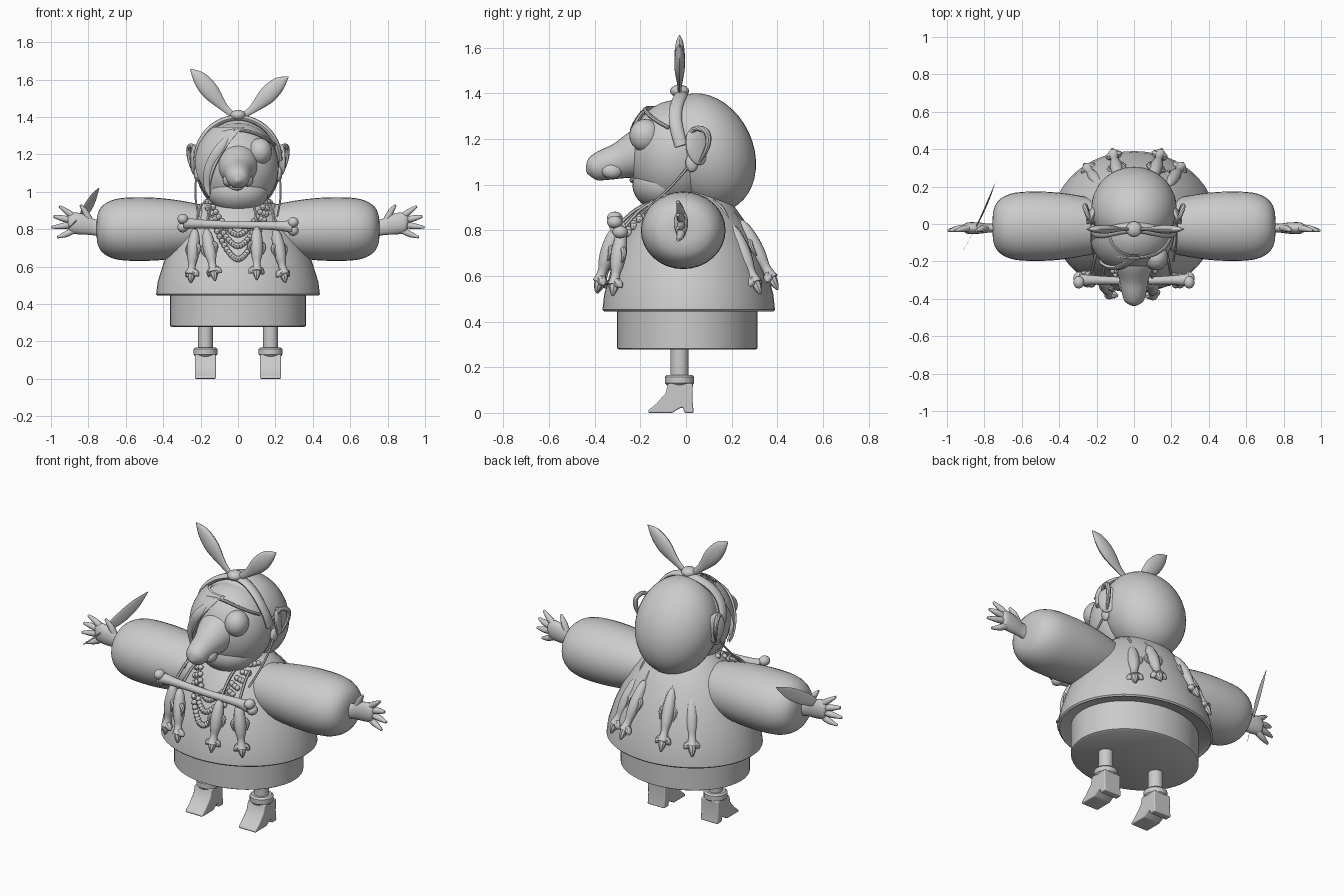
import bpy, bmesh, math
from mathutils import Vector, Matrix

cube = bpy.data.objects.get("Cube")
if cube:
    bpy.data.objects.remove(cube)

grey = bpy.data.materials.new("plain_grey")
grey.use_nodes = True
grey.diffuse_color = (0.6, 0.6, 0.6, 1)
grey.node_tree.nodes["Principled BSDF"].inputs["Base Color"].default_value = (0.6, 0.6, 0.6, 1)


def finish(name, bm, angle=40):
    bmesh.ops.recalc_face_normals(bm, faces=bm.faces)
    mesh = bpy.data.meshes.new(name)
    bm.to_mesh(mesh)
    bm.free()
    mesh.materials.append(grey)
    ob = bpy.data.objects.new(name, mesh)
    bpy.context.collection.objects.link(ob)
    bpy.ops.object.select_all(action="DESELECT")
    ob.select_set(True)
    bpy.context.view_layer.objects.active = ob
    bpy.ops.object.shade_smooth_by_angle(angle=math.radians(angle))
    return ob


def ball(bm, centre, size, rot=(0, 0, 0), seg=24):
    m = Matrix.Translation(centre)
    for axis, a in zip("XYZ", rot):
        m = m @ Matrix.Rotation(math.radians(a), 4, axis)
    m = m @ Matrix.Diagonal((*size, 1))
    bmesh.ops.create_uvsphere(bm, u_segments=seg, v_segments=max(6, seg // 2), radius=1, matrix=m)


def rings_to_mesh(bm, rings):
    rings = [[bm.verts.new(p) for p in ring] for ring in rings]
    n = len(rings[0])
    for a, b in zip(rings, rings[1:]):
        for i in range(n):
            bm.faces.new((a[i], a[(i + 1) % n], b[(i + 1) % n], b[i]))
    bm.faces.new(rings[0])
    bm.faces.new(rings[-1])


def spline(values, steps):
    """Smooth interpolation through vectors."""
    out = []
    for i in range(len(values) - 1):
        p0, p1 = values[max(i - 1, 0)], values[i]
        p2, p3 = values[i + 1], values[min(i + 2, len(values) - 1)]
        for k in range(steps):
            t = k / steps
            out.append(0.5 * (2 * p1 + (p2 - p0) * t + (2 * p0 - 5 * p1 + 4 * p2 - p3) * t * t
                              + (3 * p1 - p0 - 3 * p2 + p3) * t ** 3))
    return out + [values[-1]]


def tube(bm, points, radii, flat=1, side=(0, 1, 0), seg=12, steps=5):
    """Sweep of an ellipse; flat scales the radius along the side direction."""
    if len(radii) == 1:
        radii = radii * len(points)
    path = spline([Vector((*p, r)) for p, r in zip(points, radii)], steps)
    rings = []
    for i, q in enumerate(path):
        d = (path[min(i + 1, len(path) - 1)] - path[max(i - 1, 0)]).xyz.normalized()
        u = Vector(side)
        u = (u - d * u.dot(d)).normalized()
        v = d.cross(u)
        r = max(q.w, 0.001)
        angles = [2 * math.pi * k / seg for k in range(seg)]
        rings.append([q.xyz + u * r * flat * math.cos(a) + v * r * math.sin(a) for a in angles])
    rings_to_mesh(bm, rings)


def lathe(bm, profile, rx, ry, centre, seg=48):
    cx, cy = centre
    rings_to_mesh(bm, [[Vector((cx + rx * s * math.cos(2 * math.pi * k / seg),
                                cy + ry * s * math.sin(2 * math.pi * k / seg), z))
                        for k in range(seg)] for s, z in profile])


# Skirt and tunic
bm = bmesh.new()
lathe(bm, [(0.97, 0.277), (1, 0.283), (1, 0.47)], 0.364, 0.308, (0, 0.006))
finish("skirt", bm)

TUNIC = [(0.94, 0.455), (0.98, 0.444), (1, 0.452), (0.98, 0.52), (0.9, 0.63), (0.79, 0.74),
         (0.65, 0.84), (0.5, 0.92), (0.36, 0.965), (0.2, 0.985)]
bm = bmesh.new()
lathe(bm, TUNIC, 0.438, 0.378, (0, 0.012))
finish("tunic", bm)


def on_tunic(x, z, front=True, gap=0.0):
    """Point on the tunic surface at a given x and height."""
    for (s0, z0), (s1, z1) in zip(TUNIC[2:], TUNIC[3:]):
        if z <= z1:
            break
    s = s0 + (s1 - s0) * (z - z0) / (z1 - z0)
    y = (0.378 * s + gap) * math.sqrt(max(0.05, 1 - (x / (0.438 * s)) ** 2))
    return Vector((x, 0.012 + (-y if front else y), z))


for side, label in ((-1, "right"), (1, "left")):
    # Padded sleeve
    bm = bmesh.new()
    tube(bm, [(side * x, -0.012, 0.8) for x in (0.1, 0.3, 0.45, 0.6, 0.68, 0.73, 0.752, 0.756)],
         [0.12, 0.162, 0.18, 0.18, 0.163, 0.128, 0.08, 0.03], flat=1.02, seg=32, steps=3)
    for v in bm.verts:
        v.co.z = 0.8 + (v.co.z - 0.8) * 0.935
    finish(label + "_sleeve", bm)

    # Hand with spread fingers
    bm = bmesh.new()
    tube(bm, [(side * x, -0.022, z) for x, z in ((0.72, 0.81), (0.77, 0.81), (0.83, 0.825), (0.89, 0.835), (0.91, 0.835))],
         [0.055, 0.043, 0.055, 0.055, 0.03], flat=0.55, seg=16)
    for base, mid, tip in (((0.79, 0.84), (0.815, 0.89), (0.842, 0.928)), ((0.87, 0.86), (0.91, 0.89), (0.955, 0.922)),
                           ((0.88, 0.845), (0.94, 0.858), (0.985, 0.868)), ((0.88, 0.825), (0.94, 0.816), (0.996, 0.81)),
                           ((0.86, 0.805), (0.915, 0.775), (0.965, 0.757))):
        tube(bm, [(side * base[0], -0.02, base[1]), (side * mid[0], -0.025, mid[1]),
                  (side * tip[0], -0.036, tip[1])], [0.019, 0.017, 0.007], seg=10)
    finish(label + "_hand", bm)

    # Leg and boot
    x = side * 0.174
    bm = bmesh.new()
    lathe(bm, [(1, 0.13), (1, 0.3)], 0.04, 0.04, (x, -0.028), 20)
    finish(label + "_leg", bm)
    bm = bmesh.new()
    lathe(bm, [(0.85, 0.12), (1, 0.13), (1, 0.158), (0.85, 0.167)], 0.064, 0.064, (x, -0.028), 24)
    finish(label + "_boot_cuff", bm)
    bm = bmesh.new()
    outline = [(0.034, 0), (0.028, 0.06), (0.03, 0.13), (-0.078, 0.13), (-0.09, 0.085), (-0.13, 0.04),
               (-0.165, 0.012), (-0.165, 0), (-0.06, 0), (-0.025, 0.022), (-0.012, 0.022), (-0.008, 0)]
    face = bm.faces.new([bm.verts.new((x - 0.056, y, z)) for y, z in outline])
    out = bmesh.ops.extrude_face_region(bm, geom=[face])["geom"]
    bmesh.ops.translate(bm, vec=(0.112, 0, 0), verts=[g for g in out if isinstance(g, bmesh.types.BMVert)])
    ob = finish(label + "_boot", bm)
    bevel = ob.modifiers.new("rounding", "BEVEL")
    bevel.width, bevel.segments = 0.018, 3

    # Ear
    bm = bmesh.new()
    ball(bm, (side * 0.228, 0.05, 1.17), (0.018, 0.055, 0.085), (10, 0, side * 25))
    ball(bm, (side * 0.218, 0.025, 1.095), (0.018, 0.028, 0.04))
    tube(bm, [(side * 0.225, 0.0, 1.2), (side * 0.245, 0.04, 1.245), (side * 0.262, 0.09, 1.23),
              (side * 0.258, 0.095, 1.17), (side * 0.238, 0.06, 1.1)], [0.008, 0.012, 0.014, 0.012, 0.006], seg=8)
    finish(label + "_ear", bm)

    # Cord hanging from the ear
    bm = bmesh.new()
    tube(bm, [(side * 0.222, 0.02, 1.09), (side * 0.228, -0.04, 1.02), (side * 0.225, -0.11, 0.95),
              (side * 0.21, -0.2, 0.87)], [0.006], seg=6)
    finish(label + "_ear_cord", bm)

    # Headscarf bow leaf
    bm = bmesh.new()
    top = (0.255, 1.655) if side < 0 else (0.27, 1.615)
    x0, z0, dx, dz = 0.015, 1.4, top[0] - 0.015, top[1] - 1.4
    tube(bm, [(side * (x0 + dx * t), -0.028, z0 + dz * t + bend) for t, bend in
              ((0, 0), (0.25, -0.012), (0.55, -0.004), (0.8, 0.005), (1, 0))],
         [0.014, 0.022, 0.046, 0.037, 0.002], flat=0.5, seg=16)
    finish(label + "_bow_leaf", bm)

# Head: face, neck and swept back hair
bm = bmesh.new()
ball(bm, (0, -0.045, 1.13), (0.218, 0.205, 0.24), seg=40)
finish("face", bm)
bm = bmesh.new()
ball(bm, (0, -0.1, 1.0), (0.165, 0.135, 0.115), seg=32)
finish("jaw", bm)
bm = bmesh.new()
ball(bm, (0, 0.085, 1.14), (0.228, 0.21, 0.27), (25, 0, 0), 40)
finish("hair", bm)

# Long drooping nose
bm = bmesh.new()
tube(bm, [(0, -0.1, 1.17), (0, -0.2, 1.135), (0, -0.29, 1.105), (0, -0.36, 1.085), (0, -0.41, 1.066), (0, -0.436, 1.055)],
     [0.12, 0.11, 0.08, 0.067, 0.05, 0.008], side=(1, 0, 0), seg=24)
for s in (-1, 1):
    ball(bm, (s * 0.052, -0.325, 1.06), (0.03, 0.045, 0.034), seg=16)
finish("nose", bm)

# Bulging eye and lids
bm = bmesh.new()
ball(bm, (0.118, -0.178, 1.215), (0.064, 0.07, 0.072), seg=28)
finish("left_eye", bm)
bm = bmesh.new()
tube(bm, [(0.05, -0.2, 1.04), (0.0, -0.235, 1.02), (-0.07, -0.21, 1.03)], [0.004, 0.013, 0.004], seg=8)
finish("lip", bm)

# Hair locks sweeping across the right side of the face
bm = bmesh.new()


def on_face(az, z, grow):
    k = math.sqrt(max(0.02, 1 - ((z - 1.13) / 0.262) ** 2)) * grow
    return (0.218 * k * math.sin(az), -0.045 - 0.205 * k * math.cos(az), z)


rows, cols = 14, 10
for grow in (1.0, 1.1):
    grid = []
    for i in range(rows + 1):
        t = i / rows
        inner = 0.25 - 1.05 * t ** 0.55
        outer = -1.45 + 0.55 * t ** 2
        grid.append([bm.verts.new(on_face(inner + (outer - inner) * j / cols, 1.345 - 0.36 * t, grow))
                     for j in range(cols + 1)])
    for a, b in zip(grid, grid[1:]):
        for j in range(cols):
            bm.faces.new((a[j], a[j + 1], b[j + 1], b[j]))
finish("hair_fringe", bm)
bm = bmesh.new()
tube(bm, [(0.0, -0.17, 1.34), (-0.09, -0.232, 1.24), (-0.15, -0.215, 1.13), (-0.165, -0.19, 1.03), (-0.15, -0.19, 0.97)],
     [0.008, 0.026, 0.028, 0.018, 0.002], flat=0.5)
finish("hair_lock", bm)

# Headscarf band and knot
bm = bmesh.new()
tube(bm, [(0.222 * math.cos(a), -0.02 - 0.07 * math.sin(a) * math.cos(a) ** 2, 1.17 + 0.225 * math.sin(a))
          for a in [math.pi * k / 12 for k in range(13)]], [0.016], flat=1.8, steps=3)
finish("headscarf_band", bm)
bm = bmesh.new()
tube(bm, [on_face(-1.4 + 0.28 * k, 1.25 + 0.08 * math.sin(math.pi * k / 10), 1.02) for k in range(11)],
     [0.009], side=(0, 0, 1), seg=8)
finish("headscarf_edge", bm)
bm = bmesh.new()
ball(bm, (0, -0.028, 1.41), (0.042, 0.042, 0.028), seg=16)
finish("bow_knot", bm)

# Front bone with knobbed ends
bm = bmesh.new()
tube(bm, [(-0.29, -0.3, 0.832), (-0.2, -0.3, 0.828), (0, -0.305, 0.822), (0.2, -0.3, 0.818), (0.29, -0.3, 0.814)],
     [0.034, 0.024, 0.02, 0.024, 0.036], seg=14)
for s in (-1, 1):
    for dz, dy in ((0.022, -0.012), (-0.022, 0.012)):
        ball(bm, (s * 0.295, -0.3 + dy, 0.823 - s * 0.009 + dz), (0.03, 0.034, 0.028), seg=14)
finish("bone_pendant", bm)

# Bead strands
bm = bmesh.new()
for width, low, count in ((0.17, 0.64, 30), (0.16, 0.71, 25), (0.145, 0.77, 21)):
    for k in range(count):
        a = math.pi * k / (count - 1)
        x = width * math.cos(a) * (0.55 + 0.45 * (1 - math.sin(a)))
        z = 0.945 - (0.945 - low) * math.sin(a)
        ball(bm, on_tunic(x, z, gap=0.008), (0.016, 0.016, 0.016), seg=8)
finish("bead_strands", bm)


# Dangling claw charms on cords, front and back
def charm(name, top, bottom, neck):
    top, bottom = Vector(top), Vector(bottom)
    d = bottom - top
    across = d.cross(Vector((-top.y, top.x, 0)).cross(d)).normalized()
    out = across.cross(d).normalized()
    bm = bmesh.new()
    tube(bm, [neck, (Vector(neck) + top) / 2 + Vector((0, 0, 0.02)), top], [0.008], seg=6)
    tube(bm, [top + d * t for t in (0, 0.15, 0.4, 0.62, 0.82, 1)], [0.012, 0.027, 0.034, 0.03, 0.02, 0.03], seg=12)
    heel = top + d * 0.93
    for s in (-1, 0, 1):
        tip = bottom + across * s * 0.042 + out * (0.012 if s else 0) + d * (0.04 if s else 0.2)
        tube(bm, [heel, (heel + tip) / 2 + across * s * 0.005, tip], [0.02, 0.02, 0.005], seg=8)
    for s in (-1, 1):
        base = top + d * 0.3
        tube(bm, [base, base + across * s * 0.04 + d * 0.12, base + across * s * 0.034 + d * 0.3], [0.015, 0.013, 0.004], seg=8)
    finish(name, bm)


for i, (x0, y0, z0, x1, y1, z1) in enumerate((
        (-0.23, -0.27, 0.8, -0.25, -0.31, 0.56), (-0.17, -0.3, 0.8, -0.13, -0.375, 0.57),
        (0.1, -0.31, 0.81, 0.1, -0.38, 0.575), (0.2, -0.28, 0.8, 0.245, -0.315, 0.56),
        (-0.08, 0.24, 0.84, -0.11, 0.375, 0.59), (0.1, 0.24, 0.84, 0.14, 0.375, 0.59),
        (-0.17, 0.19, 0.82, -0.25, 0.3, 0.57), (0.18, 0.2, 0.82, 0.25, 0.305, 0.57))):
    neck = (0.85 * x0, -0.13 if y0 < 0 else 0.12, 0.93)
    charm(("front_charm_" if y0 < 0 else "back_charm_") + str(i + 1), (x0, y0, z0), (x1, y1, z1), neck)

# Feather held in the right hand
bm = bmesh.new()
start, end = Vector((-0.912, -0.14, 0.8)), Vector((-0.742, 0.22, 1.02))
tube(bm, [start.lerp(end, t) + Vector((0.01, 0, -0.012)) * math.sin(math.pi * t) for t in (0, 0.3, 0.4, 0.6, 0.8, 1)],
     [0.004, 0.006, 0.026, 0.037, 0.03, 0.002], flat=0.12, side=(0.9, -0.42, 0))
finish("feather", bm)
